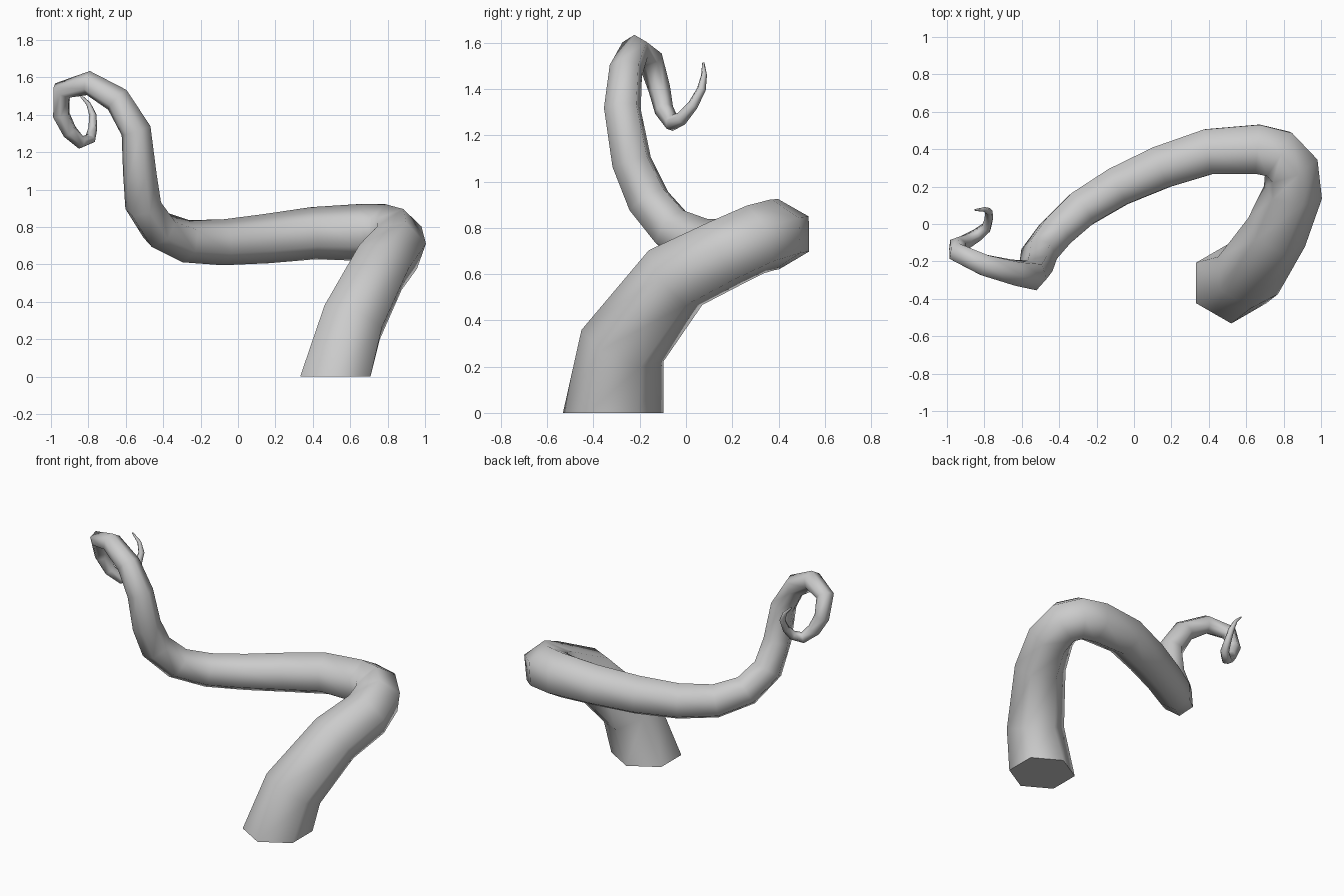
import bpy, bmesh, math
from mathutils import Vector

if "Cube" in bpy.data.objects:
    bpy.data.objects.remove(bpy.data.objects["Cube"])

# Centre line of the tentacle: x, y, z, radius
PATH = [
    (0.52, -0.315, 0.00, 0.217), (0.61, -0.275, 0.29, 0.19),
    (0.762, -0.045, 0.585, 0.17), (0.85, 0.17, 0.69, 0.16),
    (0.84, 0.30, 0.75, 0.157), (0.77, 0.375, 0.77, 0.154),
    (0.66, 0.40, 0.772, 0.152), (0.40, 0.387, 0.767, 0.14),
    (0.15, 0.305, 0.738, 0.132), (-0.085, 0.20, 0.718, 0.122),
    (-0.28, 0.08, 0.725, 0.115), (-0.42, -0.05, 0.785, 0.106),
    (-0.507, -0.16, 0.915, 0.10), (-0.525, -0.235, 1.085, 0.091),
    (-0.545, -0.275, 1.315, 0.083), (-0.645, -0.26, 1.48, 0.074),
    (-0.80, -0.22, 1.57, 0.065), (-0.942, -0.155, 1.53, 0.056),
    (-0.945, -0.115, 1.40, 0.048), (-0.90, -0.095, 1.31, 0.042),
    (-0.84, -0.06, 1.253, 0.036), (-0.79, -0.02, 1.272, 0.030),
    (-0.776, 0.03, 1.33, 0.024), (-0.776, 0.067, 1.40, 0.020),
    (-0.80, 0.078, 1.46, 0.013), (-0.85, 0.075, 1.512, 0.005),
]
SIDES = 6


def tapered_tube(name, path, start_dir, start_side):
    """Sweep a polygon along the path without twisting it."""
    pts = [Vector(p[:3]) for p in path]
    segs = [(b - a).normalized() for a, b in zip(pts, pts[1:])]
    tangents = [start_dir] + [(a + b).normalized() for a, b in zip(segs, segs[1:])] + [segs[-1]]
    bm = bmesh.new()
    side, previous, rings = start_side.copy(), start_dir, []
    for p, t, row in zip(pts, tangents, path):
        side = previous.rotation_difference(t) @ side
        side = (side - t * side.dot(t)).normalized()
        other = t.cross(side)
        ring = []
        for i in range(SIDES):
            a = math.tau * i / SIDES
            ring.append(bm.verts.new(p + row[3] * (side * math.cos(a) + other * math.sin(a))))
        rings.append(ring)
        previous = t
    # Skin between neighbouring rings
    for r0, r1 in zip(rings, rings[1:]):
        for i in range(SIDES):
            j = (i + 1) % SIDES
            bm.faces.new((r0[i], r0[j], r1[j], r1[i])).smooth = True
    # Flat base cap and tip cap
    base = bm.faces.new(rings[0][::-1])
    for e in base.edges:
        e.smooth = False
    bm.faces.new(rings[-1])
    mesh = bpy.data.meshes.new(name)
    bm.to_mesh(mesh)
    bm.free()
    obj = bpy.data.objects.new(name, mesh)
    bpy.context.collection.objects.link(obj)
    return obj


tapered_tube("tentacle", PATH, Vector((0, 0, 1)), Vector((0, 1, 0)))
